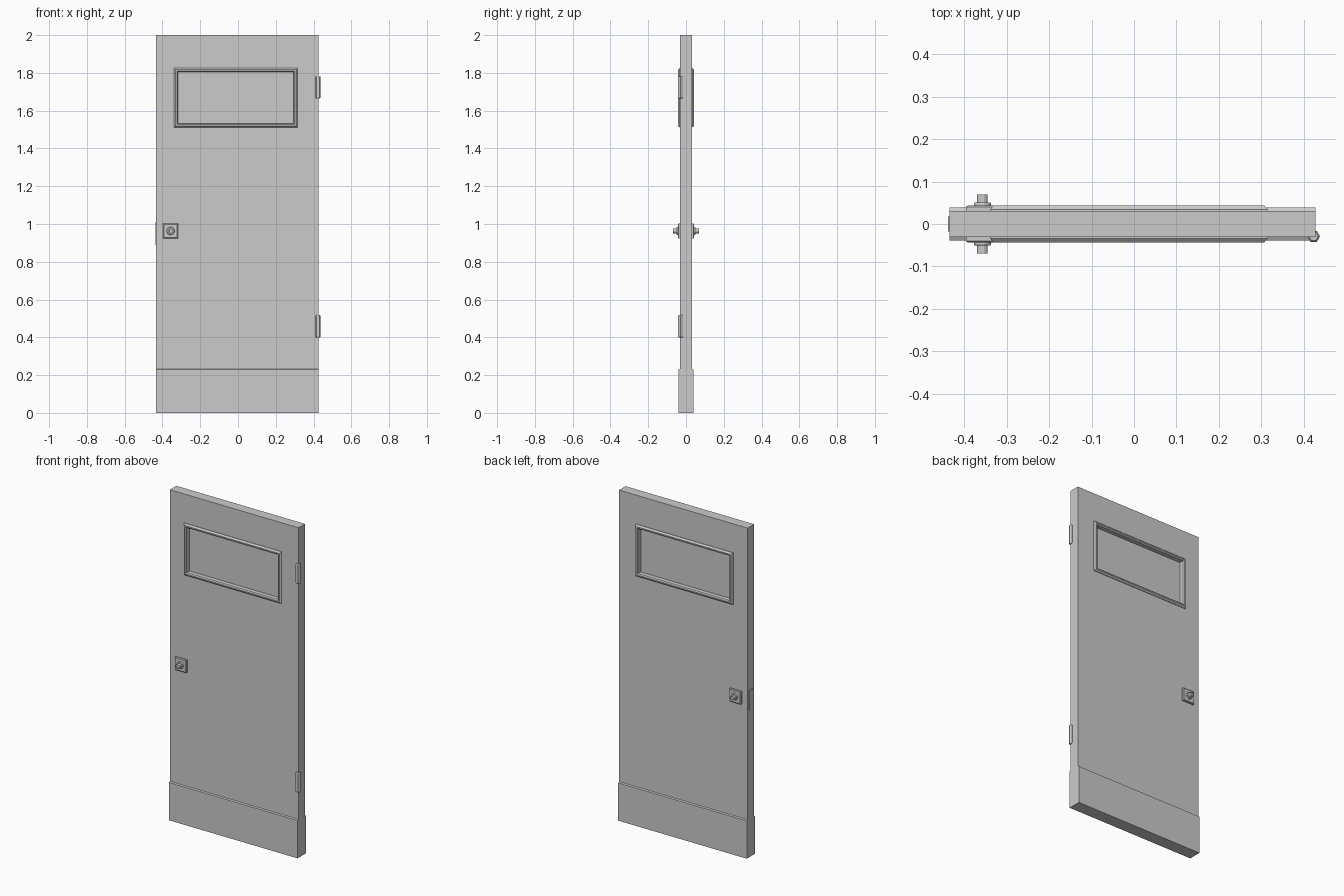
import bpy, bmesh
from math import pi
from mathutils import Matrix, Vector

if "Cube" in bpy.data.objects:
    bpy.data.objects.remove(bpy.data.objects["Cube"])

X0, X1, T = -0.435, 0.427, 0.031      # door edges and half thickness


def finish(name, bm):
    bmesh.ops.recalc_face_normals(bm, faces=bm.faces)
    me = bpy.data.meshes.new(name)
    bm.to_mesh(me)
    bm.free()
    ob = bpy.data.objects.new(name, me)
    bpy.context.collection.objects.link(ob)
    return ob


def loft(name, rings, caps=True):
    """Bridge successive rings of points into a closed skin."""
    bm = bmesh.new()
    vs = [[bm.verts.new(p) for p in r] for r in rings]
    n = len(rings[0])
    pairs = list(zip(vs, vs[1:]))
    if not caps:
        pairs.append((vs[-1], vs[0]))
    for a, b in pairs:
        for i in range(n):
            j = (i + 1) % n
            bm.faces.new((a[i], a[j], b[j], b[i]))
    if caps:
        bm.faces.new(vs[0])
        bm.faces.new(vs[-1])
    return finish(name, bm)


def rect(cx, cz, hx, hz, y):
    return [(cx - hx, y, cz - hz), (cx + hx, y, cz - hz),
            (cx + hx, y, cz + hz), (cx - hx, y, cz + hz)]


def circle(c, r, n, axis, phase=0.0):
    """Regular polygon around c, perpendicular to the axis."""
    start = Vector((r, 0, 0))
    return [Vector(c) + Matrix.Rotation(phase + 2 * pi * i / n, 3, axis) @ start
            for i in range(n)]


# Door slab with the thicker kick plate wrapped round its foot
K, KZ = 0.039, 0.233
profile = [(-K, 0), (K, 0), (K, KZ - 0.004), (T, KZ), (T, 2), (-T, 2), (-T, KZ), (-K, KZ - 0.004)]
door = loft("door_slab", [[(x, y, z) for y, z in profile] for x in (X0, X1)])

# Window recess, cut from both faces so that a pane is left between
WX, WZ, HX, HZ = -0.012, 1.668, 0.327, 0.157
for s in (-1, 1):
    cut = loft("window_cutter", [rect(WX, WZ, HX - 0.02, HZ - 0.02, s * y) for y in (0.012, 0.1)])
    cut.hide_render = True
    cut.hide_set(True)
    m = door.modifiers.new("window_recess", 'BOOLEAN')
    m.object = cut
    m.solver = 'EXACT'

for s, side in ((-1, "front"), (1, "back")):
    # Bevelled window frame
    section = [(0, T - 0.002), (0, 0.034), (0.008, 0.043), (0.015, 0.043), (0.021, 0.038), (0.021, T - 0.019)]
    loft(side + "_window_frame",
         [rect(WX, WZ, HX - d, HZ - d, s * y) for d, y in section], caps=False)

    # Lock plate
    LX, LZ = -0.357, 0.963
    loft(side + "_lock_plate", [rect(LX, LZ, h, h, s * y) for h, y in
                                ((0.039, T - 0.002), (0.039, 0.040), (0.035, 0.043))])
    # Stepped knob with a dished end
    steps = [(0.021, 0.041), (0.021, 0.047), (0.019, 0.051), (0.013, 0.051),
             (0.013, 0.070), (0.009, 0.070), (0.008, 0.067)]
    loft(side + "_knob", [circle((LX, s * y, LZ), r, 12, 'Y', pi / 12) for r, y in steps])

# Hexagonal hinge barrels with chamfered ends
for z, name in ((1.723, "upper_hinge"), (0.458, "lower_hinge")):
    loft(name, [circle((0.423, -0.029, z + dz), r, 6, 'Z') for dz, r in
                ((-0.059, 0.011), (-0.054, 0.015), (0.054, 0.015), (0.059, 0.011))])

# Latch plate on the free edge
loft("latch_plate", [[(x, y, z) for y, z in ((-0.018, 0.89), (0.018, 0.89), (0.018, 1.01), (-0.018, 1.01))]
                     for x in (X0 + 0.004, X0 - 0.003)])
